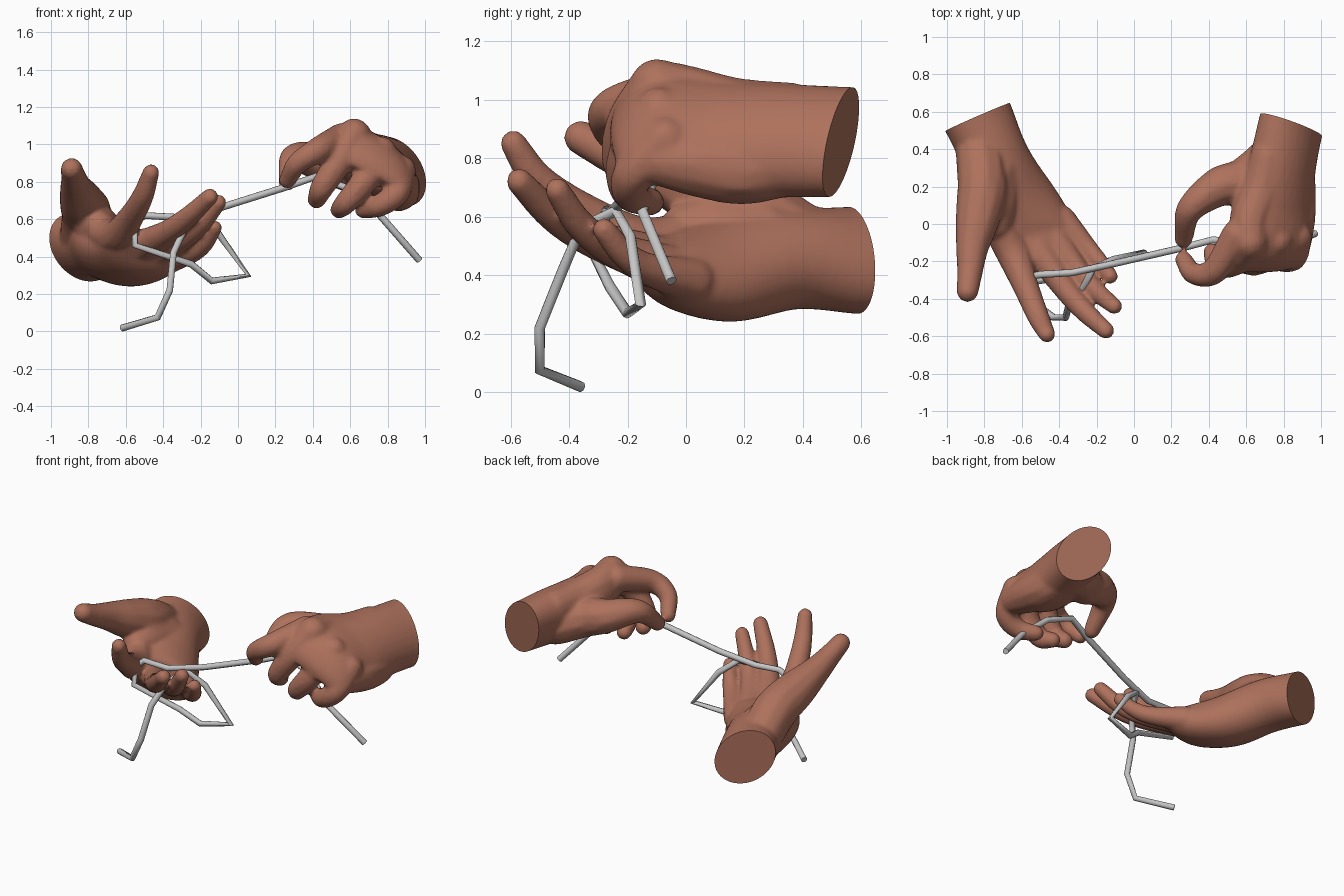
import bpy, bmesh, math
from mathutils import Vector


def material(name, rgb):
    m = bpy.data.materials.new(name)
    m.diffuse_color = (*rgb, 1)
    return m


SKIN = material("brown_skin", (0.42, 0.165, 0.108))
CORD = material("grey_cord", (0.56, 0.56, 0.56))


def smooth_path(keys, steps):
    """Catmull-Rom through points of any dimension."""
    k = [Vector(p) for p in keys]
    k = [k[0] * 2 - k[1]] + k + [k[-1] * 2 - k[-2]]
    out = []
    for i in range(1, len(k) - 2):
        a, b, c, d = k[i - 1:i + 3]
        for s in range(steps):
            t = s / steps
            out.append((b * 2 + (c - a) * t + (a * 2 - b * 5 + c * 4 - d) * t * t
                        + (b * 3 - a - c * 3 + d) * t ** 3) * 0.5)
    return out + [k[-2]]


def add_finger(bm, keys):
    """Closely spaced balls along a path of (x, y, z, radius)."""
    for v in smooth_path(keys, 10):
        geo = bmesh.ops.create_icosphere(bm, subdivisions=2, radius=v[3] * 1.01)
        bmesh.ops.translate(bm, verts=geo["verts"], vec=Vector(v[:3]))


def add_palm(bm, keys, n=28):
    """Loft of ellipses: thumb-side edge, little-finger-side edge, half thickness."""
    secs = smooth_path(keys, 5)
    mids = [(Vector(s[:3]) + Vector(s[3:6])) / 2 for s in secs]
    rings = []
    for i, s in enumerate(secs):
        d = mids[min(i + 1, len(mids) - 1)] - mids[max(i - 1, 0)]
        u = (Vector(s[:3]) - Vector(s[3:6])) / 2
        v = u.cross(d).normalized() * s[6]
        rings.append([bm.verts.new(mids[i] + u * math.cos(a) + v * math.sin(a))
                      for a in (2 * math.pi * j / n for j in range(n))])
    for r0, r1 in zip(rings, rings[1:]):
        for j in range(n):
            bm.faces.new((r0[j], r0[(j + 1) % n], r1[(j + 1) % n], r1[j]))
    bm.faces.new(rings[0])
    bm.faces.new(rings[-1])


def finish(ob, mat):
    ob.data.materials.clear()
    ob.data.materials.append(mat)
    bpy.ops.object.select_all(action='DESELECT')
    ob.select_set(True)
    bpy.context.view_layer.objects.active = ob
    bpy.ops.object.shade_smooth_by_angle(angle=math.radians(50))


def baked(ob):
    bpy.context.view_layer.update()
    deps = bpy.context.evaluated_depsgraph_get()
    return bpy.data.meshes.new_from_object(ob.evaluated_get(deps))


def hand(name, palm, fingers, cut_co, cut_no):
    bm = bmesh.new()
    add_palm(bm, palm)
    for f in fingers:
        add_finger(bm, f)
    bmesh.ops.recalc_face_normals(bm, faces=bm.faces)
    me = bpy.data.meshes.new(name)
    bm.to_mesh(me)
    bm.free()
    ob = bpy.data.objects.new(name, me)
    bpy.context.collection.objects.link(ob)
    # fuse into one skin and soften
    r = ob.modifiers.new("fuse", 'REMESH')
    r.mode = 'VOXEL'
    r.voxel_size = 0.011
    s = ob.modifiers.new("soften", 'SMOOTH')
    s.factor = 0.5
    s.iterations = 14
    ob.data = baked(ob)
    ob.modifiers.clear()
    # flat wrist cut
    bm = bmesh.new()
    bm.from_mesh(ob.data)
    res = bmesh.ops.bisect_plane(bm, geom=bm.verts[:] + bm.edges[:] + bm.faces[:],
                                 plane_co=cut_co, plane_no=cut_no, clear_outer=True)
    bmesh.ops.holes_fill(
        bm, edges=[e for e in res["geom_cut"] if isinstance(e, bmesh.types.BMEdge)], sides=0)
    bmesh.ops.recalc_face_normals(bm, faces=bm.faces)
    bm.to_mesh(ob.data)
    bm.free()
    finish(ob, SKIN)


# open hand, palm up: thumb, thumb pad, index, middle, ring, little finger
hand("open_hand", [
    (-1.03, 0.60, 0.60, -0.74, 0.72, 0.31, 0.16),
    (-0.98, 0.51, 0.59, -0.69, 0.63, 0.31, 0.16),
    (-0.89, 0.30, 0.56, -0.60, 0.42, 0.35, 0.165),
    (-0.86, 0.06, 0.53, -0.44, 0.20, 0.31, 0.16),
    (-0.76, -0.10, 0.48, -0.32, 0.02, 0.35, 0.125),
    (-0.69, -0.22, 0.52, -0.28, -0.05, 0.39, 0.08),
    (-0.64, -0.28, 0.56, -0.29, -0.09, 0.42, 0.05)],
    [[(-0.83, 0.42, 0.50, 0.13), (-0.81, 0.21, 0.62, 0.138), (-0.835, 0.04, 0.69, 0.122),
      (-0.865, -0.12, 0.76, 0.09), (-0.877, -0.25, 0.815, 0.071), (-0.89, -0.36, 0.87, 0.06)],
     [(-0.74, 0.28, 0.52, 0.13), (-0.75, 0.10, 0.55, 0.125), (-0.74, 0.00, 0.56, 0.09)],
     [(-0.74, 0.02, 0.53, 0.09), (-0.65, -0.15, 0.51, 0.092), (-0.58, -0.33, 0.60, 0.072),
      (-0.51, -0.50, 0.72, 0.06), (-0.465, -0.59, 0.85, 0.047)],
     [(-0.53, -0.11, 0.45, 0.09), (-0.38, -0.33, 0.53, 0.067),
      (-0.27, -0.46, 0.61, 0.058), (-0.15, -0.57, 0.72, 0.047)],
     [(-0.44, -0.06, 0.42, 0.085), (-0.30, -0.25, 0.49, 0.063),
      (-0.20, -0.36, 0.57, 0.054), (-0.105, -0.44, 0.69, 0.045)],
     [(-0.385, 0.02, 0.38, 0.08), (-0.25, -0.13, 0.42, 0.058),
      (-0.18, -0.21, 0.47, 0.05), (-0.125, -0.28, 0.555, 0.042)]],
    (-0.84, 0.57, 0.45), (-0.4, 0.9, -0.03))

# pinching hand, palm down: thumb, index, middle, ring, little finger, then palm pads
hand("pinching_hand", [
    (0.74, 0.67, 1.02, 1.00, 0.59, 0.69, 0.145),
    (0.71, 0.57, 1.02, 0.97, 0.49, 0.69, 0.145),
    (0.66, 0.34, 1.03, 0.93, 0.32, 0.69, 0.155),
    (0.55, 0.10, 1.03, 0.93, 0.10, 0.71, 0.16),
    (0.51, -0.08, 1.06, 0.93, -0.09, 0.78, 0.125),
    (0.50, -0.18, 1.01, 0.92, -0.17, 0.77, 0.085),
    (0.49, -0.23, 0.93, 0.91, -0.20, 0.72, 0.05)],
    [[(0.72, 0.33, 0.83, 0.13), (0.59, 0.23, 0.87, 0.125), (0.46, 0.20, 0.90, 0.108),
      (0.30, 0.08, 0.93, 0.074), (0.265, -0.08, 0.80, 0.05)],
     [(0.55, -0.06, 1.03, 0.085), (0.43, -0.25, 0.97, 0.072),
      (0.32, -0.265, 0.90, 0.059), (0.265, -0.19, 0.81, 0.048)],
     [(0.62, -0.10, 1.05, 0.092), (0.54, -0.20, 0.91, 0.078),
      (0.45, -0.22, 0.77, 0.064), (0.42, -0.15, 0.705, 0.051)],
     [(0.765, -0.09, 0.96, 0.085), (0.68, -0.195, 0.81, 0.074),
      (0.58, -0.20, 0.69, 0.062), (0.54, -0.12, 0.65, 0.049)],
     [(0.87, -0.07, 0.86, 0.085), (0.85, -0.18, 0.745, 0.072),
      (0.76, -0.185, 0.675, 0.062), (0.67, -0.12, 0.65, 0.048)],
     [(0.84, 0.36, 0.78, 0.11), (0.86, 0.20, 0.755, 0.115),
      (0.86, 0.06, 0.775, 0.115), (0.865, -0.08, 0.79, 0.09)],
     [(0.72, 0.36, 0.96, 0.10), (0.68, 0.18, 0.965, 0.11), (0.62, 0.02, 1.01, 0.105),
      (0.62, -0.10, 1.045, 0.095)]],
    (0.84, 0.53, 0.86), (0.31, 1, -0.12))

# looped cord running between the hands
path = [(-0.62, -0.36, 0.018), (-0.43, -0.50, 0.075), (-0.365, -0.50, 0.22),
        (-0.345, -0.42, 0.42), (-0.28, -0.36, 0.56), (-0.22, -0.24, 0.62),
        (-0.11, -0.19, 0.53), (0.055, -0.155, 0.30), (-0.14, -0.20, 0.27),
        (-0.25, -0.26, 0.36), (-0.55, -0.31, 0.46), (-0.555, -0.28, 0.58),
        (-0.50, -0.27, 0.62), (-0.33, -0.26, 0.61), (-0.10, -0.21, 0.66),
        (0.25, -0.13, 0.77), (0.42, -0.085, 0.83), (0.60, -0.10, 0.76),
        (0.76, -0.15, 0.62), (0.97, -0.05, 0.38)]
cu = bpy.data.curves.new("cord_path", 'CURVE')
cu.dimensions = '3D'
cu.bevel_depth = 0.019
cu.bevel_resolution = 2
cu.use_fill_caps = True
sp = cu.splines.new('POLY')
sp.points.add(len(path) - 1)
for pt, co in zip(sp.points, path):
    pt.co = (*co, 1)
helper = bpy.data.objects.new("cord_path", cu)
bpy.context.collection.objects.link(helper)
cord = bpy.data.objects.new("cord", baked(helper))
bpy.context.collection.objects.link(cord)
bpy.data.objects.remove(helper)
finish(cord, CORD)
